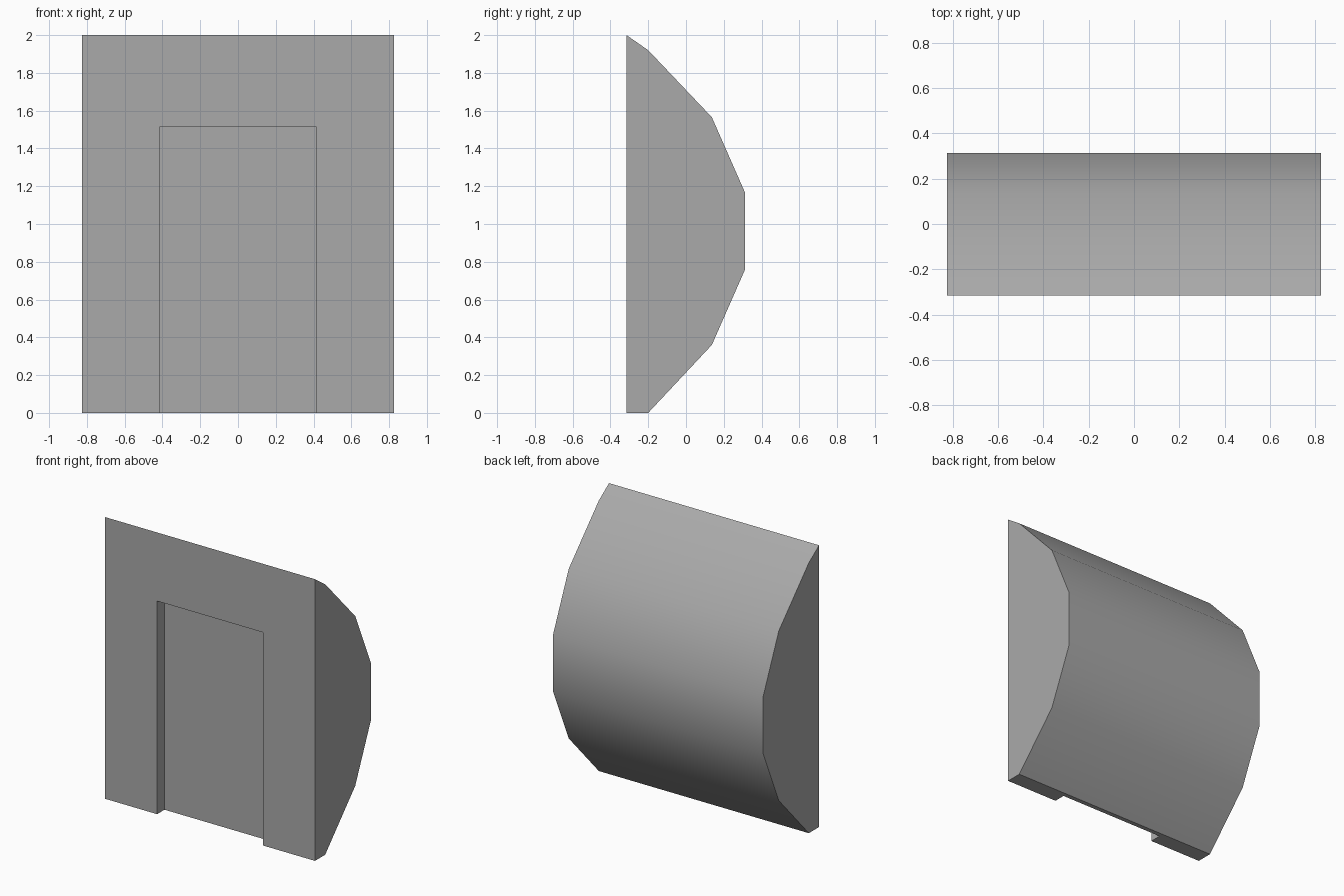
import bpy, bmesh, math

cube = bpy.data.objects.get("Cube")
if cube:
    bpy.data.objects.remove(cube, do_unlink=True)

HALF_WIDTH = 0.825
FRONT = -0.315

# Single grey material
grey = bpy.data.materials.new("plain grey")
grey.use_nodes = True
colour = (0.4, 0.4, 0.4, 1)
grey.diffuse_color = colour
grey.node_tree.nodes["Principled BSDF"].inputs["Base Color"].default_value = colour


def extrude_profile(name, profile, half_width):
    """Solid made by sweeping a (y, z) outline along x."""
    bm = bmesh.new()
    face = bm.faces.new([bm.verts.new((-half_width, y, z)) for y, z in profile])
    swept = bmesh.ops.extrude_face_region(bm, geom=[face], use_keep_orig=True)
    verts = [v for v in swept["geom"] if isinstance(v, bmesh.types.BMVert)]
    bmesh.ops.translate(bm, verts=verts, vec=(2 * half_width, 0, 0))
    bmesh.ops.recalc_face_normals(bm, faces=bm.faces)
    mesh = bpy.data.meshes.new(name)
    bm.to_mesh(mesh)
    bm.free()
    mesh.materials.append(grey)
    obj = bpy.data.objects.new(name, mesh)
    bpy.context.collection.objects.link(obj)
    return obj


# Body with a flat front and a rounded back
body = extrude_profile("curved_body", [
    (FRONT, 0), (-0.2, 0), (0.137, 0.36), (0.313, 0.76),
    (0.313, 1.165), (0.137, 1.565), (-0.2, 1.92), (FRONT, 2)], HALF_WIDTH)

# Shallow doorway recess, open at the bottom
back = FRONT + 0.083
cutter = extrude_profile("doorway_cutter", [
    (FRONT - 0.2, -0.2), (back, -0.2), (back, 1.513), (FRONT - 0.2, 1.513)], 0.415)
cutter.hide_render = True

bpy.ops.object.select_all(action="DESELECT")
body.select_set(True)
bpy.context.view_layer.objects.active = body
recess = body.modifiers.new("doorway_recess", "BOOLEAN")
recess.operation = "DIFFERENCE"
recess.solver = "EXACT"
recess.object = cutter
bpy.ops.object.modifier_apply(modifier=recess.name)
bpy.data.objects.remove(cutter, do_unlink=True)

# Smooth the curved back, keep the corners crisp
bpy.ops.object.shade_smooth_by_angle(angle=math.radians(30))
